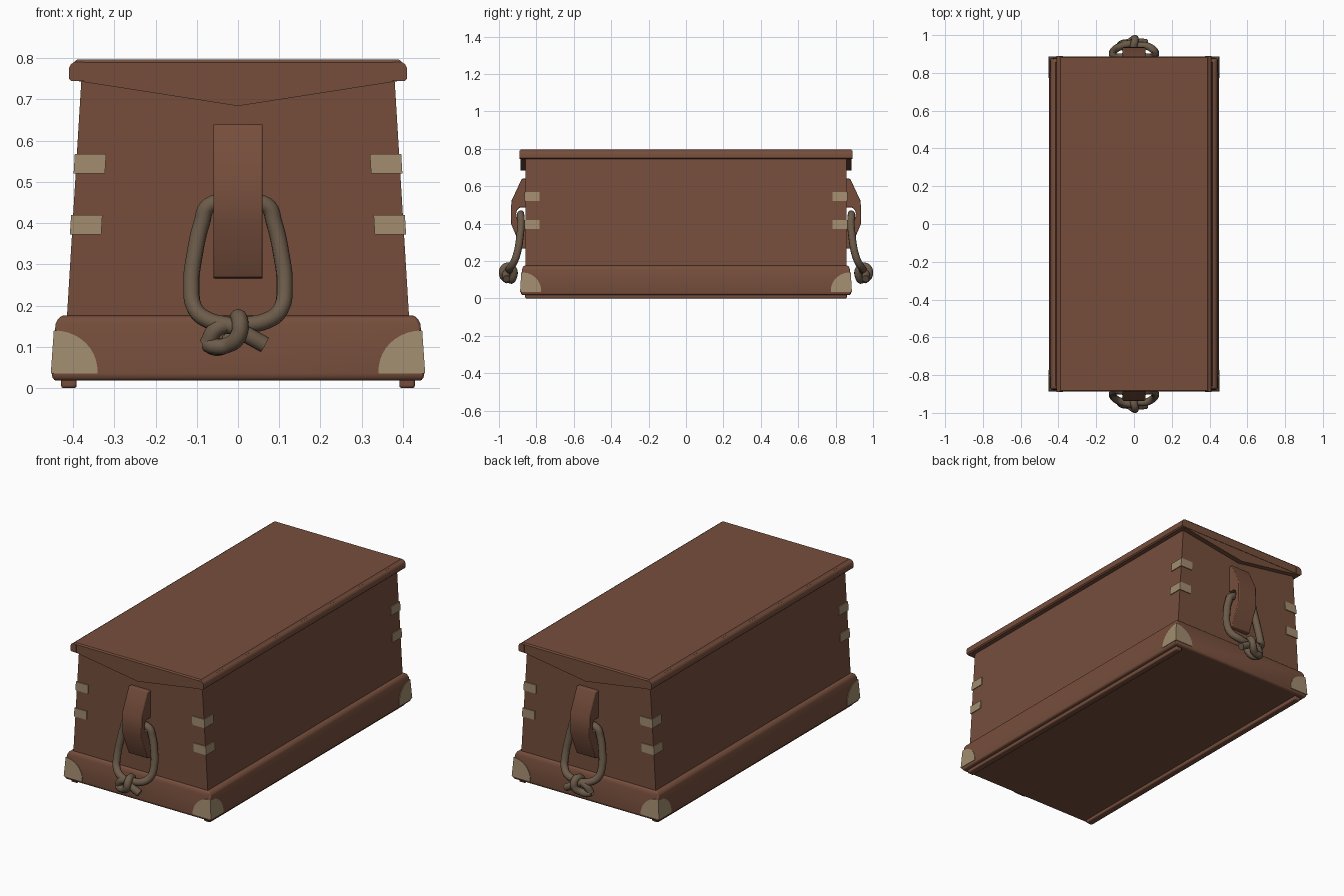
import bpy, bmesh, math

if "Cube" in bpy.data.objects:
    bpy.data.objects.remove(bpy.data.objects["Cube"])


def material(name, rgb):
    m = bpy.data.materials.new(name)
    m.diffuse_color = (*rgb, 1)
    m.use_nodes = True
    m.node_tree.nodes["Principled BSDF"].inputs["Base Color"].default_value = m.diffuse_color
    return m


WOOD = material("brown_wood", (0.18, 0.076, 0.045))
TAN = material("pale_joint", (0.36, 0.265, 0.16))
ROPE = material("old_rope", (0.15, 0.105, 0.068))


def smooth(ob):
    bpy.ops.object.select_all(action='DESELECT')
    ob.select_set(True)
    bpy.context.view_layer.objects.active = ob
    bpy.ops.object.shade_smooth_by_angle(angle=math.radians(40))


def loft(name, rings, mat, bevel=0.0):
    """Skin a stack of equal rings and cap both ends."""
    bm = bmesh.new()
    vs = [[bm.verts.new(p) for p in r] for r in rings]
    n = len(rings[0])
    for a, b in zip(vs, vs[1:]):
        for i in range(n):
            j = (i + 1) % n
            bm.faces.new((a[i], a[j], b[j], b[i]))
    bm.faces.new(vs[0][::-1])
    bm.faces.new(vs[-1])
    bmesh.ops.recalc_face_normals(bm, faces=bm.faces)
    me = bpy.data.meshes.new(name)
    bm.to_mesh(me)
    bm.free()
    me.materials.append(mat)
    ob = bpy.data.objects.new(name, me)
    bpy.context.collection.objects.link(ob)
    if bevel:
        m = ob.modifiers.new("bevel", 'BEVEL')
        m.width, m.segments, m.limit_method = bevel, 2, 'ANGLE'
        m.angle_limit = math.radians(35)
    smooth(ob)
    return ob


def rect(hx, hy, z, cx=0.0):
    return [(cx + a * hx, b * hy, z) for a, b in ((-1, -1), (1, -1), (1, 1), (-1, 1))]


def body_x(z):
    return 0.4253 - 0.0609 * z


def base_x(z):
    return 0.452 - 0.07 * (z - 0.02)


def base_y(z):
    return 0.885 - 0.06 * (z - 0.02)


def rope(name, pts, s, r=0.02):
    cu = bpy.data.curves.new(name, 'CURVE')
    cu.dimensions = '3D'
    cu.bevel_depth, cu.bevel_resolution = r, 3
    cu.resolution_u = 6
    cu.use_fill_caps = True
    sp = cu.splines.new('BEZIER')
    sp.bezier_points.add(len(pts) - 1)
    for b, (x, d, z) in zip(sp.bezier_points, pts):
        b.co = (x, s * d, z)
        b.handle_left_type = b.handle_right_type = 'AUTO'
    cu.materials.append(ROPE)
    ob = bpy.data.objects.new(name, cu)
    bpy.context.collection.objects.link(ob)
    bpy.ops.object.select_all(action='DESELECT')
    ob.select_set(True)
    bpy.context.view_layer.objects.active = ob
    bpy.ops.object.convert(target='MESH')
    smooth(bpy.context.object)


# Tapered body, base skirt and runners
loft("chest_body", [rect(body_x(z), 0.858, z) for z in (0.03, 0.75)], WOOD)
loft("base_skirt", [rect(base_x(0.02) - 0.006, 0.877, 0.018),
                    rect(base_x(0.03), base_y(0.03), 0.03),
                    rect(base_x(0.155), base_y(0.155), 0.155),
                    rect(base_x(0.17) - 0.006, base_y(0.17) - 0.005, 0.17),
                    rect(0.425, 0.865, 0.176)], WOOD, 0.006)
for sx in (-1, 1):
    loft("runner", [rect(0.019, 0.86, z, sx * 0.41) for z in (0.0, 0.03)], WOOD, 0.006)

# Lid board with side mouldings
loft("lid_board", [rect(0.398, 0.888, 0.747), rect(0.398, 0.888, 0.79),
                   rect(0.39, 0.882, 0.797)], WOOD)
for sx in (-1, 1):
    prof = [(0.375, 0.745), (0.404, 0.745), (0.41, 0.751), (0.41, 0.776),
            (0.405, 0.786), (0.396, 0.791), (0.375, 0.791)]
    loft("lid_moulding", [[(sx * x, y, z) for x, z in prof] for y in (-0.89, 0.89)], WOOD)

for s in (-1, 1):
    # V-shaped lid cleat on each end
    tri = [(-0.385, 0.75), (-0.385, 0.744), (0, 0.684), (0.385, 0.744), (0.385, 0.75)]
    loft("lid_cleat", [[(x, s * d, z) for x, z in tri] for d in (0.85, 0.886)], WOOD)

    # Handle bracket with a rope hole against the wall
    prof = [(0.85, 0.64), (0.878, 0.64), (0.934, 0.52), (0.936, 0.40), (0.88, 0.268),
            (0.85, 0.265), (0.85, 0.418), (0.89, 0.418), (0.905, 0.432),
            (0.908, 0.455), (0.903, 0.474), (0.888, 0.486), (0.85, 0.486)]
    loft("handle_bracket", [[(x, s * d, z) for d, z in prof] for x in (-0.06, 0.06)],
         WOOD, 0.004)

    # Rope becket: one loop through the bracket, then the knot strands
    side = [(0.07, 0.884, 0.443), (0.088, 0.882, 0.40), (0.104, 0.888, 0.33),
            (0.113, 0.901, 0.25), (0.103, 0.922, 0.19), (0.068, 0.942, 0.163)]
    left = [(-x, d, z) for x, d, z in side]
    rope("rope_handle",
         [(-0.075, 0.945, 0.105), (-0.05, 0.955, 0.145), (0.0, 0.945, 0.152)]
         + side[::-1] + [(0, 0.884, 0.447)] + left
         + [(-0.015, 0.955, 0.15), (0.02, 0.963, 0.13), (0.065, 0.96, 0.105)], s)
    rope("rope_knot",
         [(-0.075, 0.945, 0.108), (-0.06, 0.955, 0.102), (-0.03, 0.96, 0.103),
          (0.0, 0.979, 0.125), (0.005, 0.975, 0.16), (0.0, 0.95, 0.172),
          (-0.005, 0.922, 0.15), (-0.025, 0.925, 0.11), (-0.05, 0.935, 0.098),
          (-0.075, 0.945, 0.108)], s)

    for sx in (-1, 1):
        # Pale dovetail joints wrapping the corner
        for z0, z1 in ((0.52, 0.568), (0.372, 0.42)):
            rings = []
            for z in (z0, z1):
                a, b = body_x(z) + 0.005, body_x(z) - 0.071
                rings.append([(sx * x, s * y, z) for x, y in
                              ((a, 0.863), (b, 0.863), (b, 0.782), (a, 0.782))])
            loft("dovetail_joint", rings, TAN)

        # Quarter-round corner guards on both faces of the skirt
        fan = [(0, 0)] + [(0.113 * math.cos(t), 0.105 * math.sin(t))
                          for t in (i * math.pi / 20 for i in range(11))]
        end, flank = [], []
        for o in (-0.006, 0.003):
            end.append([(sx * (base_x(v + .035) + 0.003 - u),
                         s * (base_y(v + .035) + o), v + 0.035) for u, v in fan])
            flank.append([(sx * (base_x(v + .035) + o),
                           s * (base_y(v + .035) + 0.003 - u), v + 0.035) for u, v in fan])
        loft("corner_guard_end", end, TAN)
        loft("corner_guard_side", flank, TAN)
